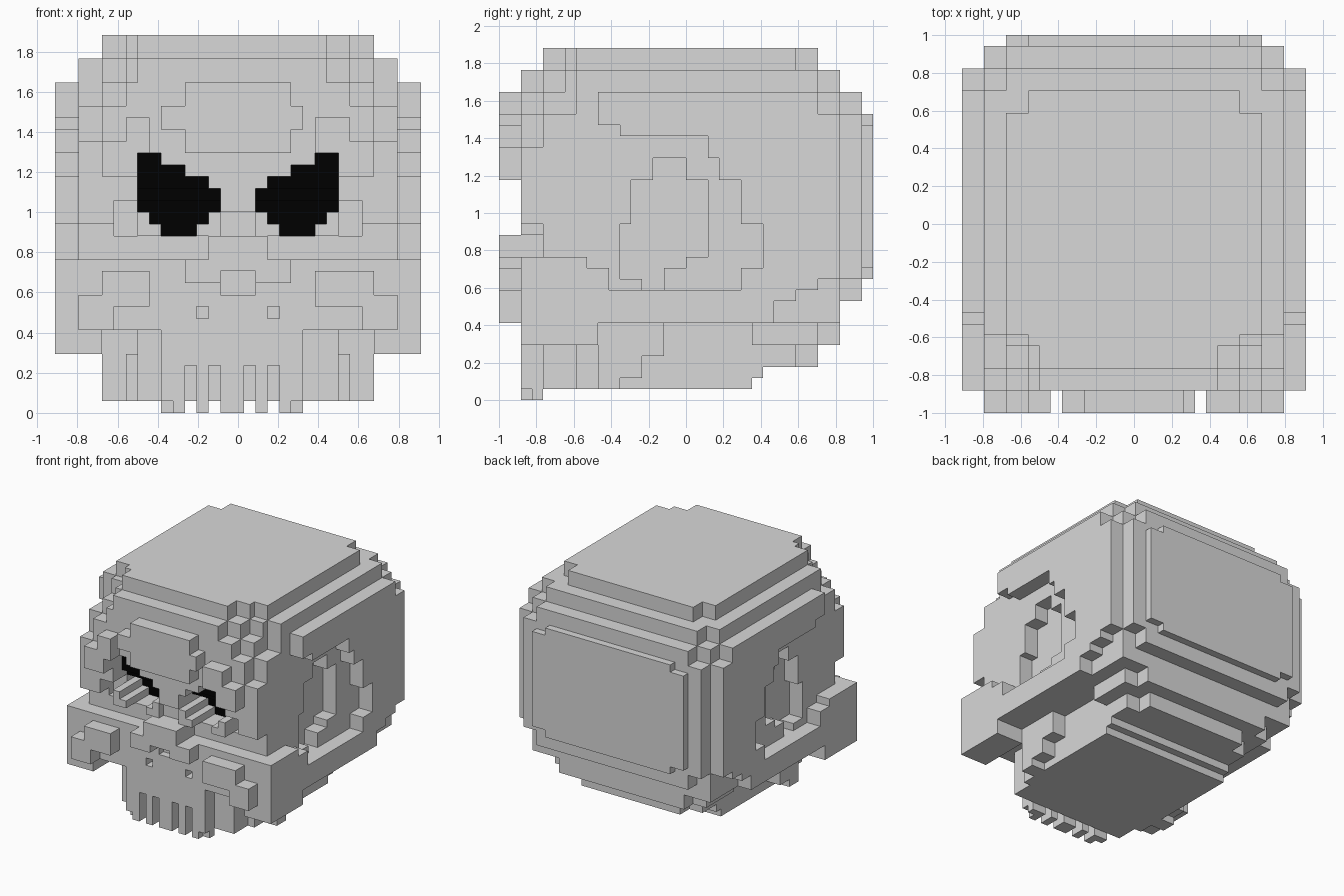
import bpy, bmesh
from mathutils import Vector

if "Cube" in bpy.data.objects:
    bpy.data.objects.remove(bpy.data.objects["Cube"], do_unlink=True)

V = 2 / 34                      # edge of one block
NX = 31                         # blocks across
cells = {}                      # block position -> part name


def box_cells(x0, x1, y0, y1, z0, z1):
    return [(x, y, z) for x in range(x0, x1) for y in range(y0, y1) for z in range(z0, z1)]


def fill(part, *boxes):
    for b in boxes:
        for c in box_cells(*b):
            cells.setdefault(c, part)


def carve(*boxes):
    for b in boxes:
        for c in box_cells(*b):
            cells.pop(c, None)


def both(*boxes):
    """The boxes together with their mirror images."""
    return list(boxes) + [(NX - b[1], NX - b[0]) + tuple(b[2:]) for b in boxes]


# Cranium: stepped layers from the crown down
fill("cranium",
     (4, 27, 7, 27, 30, 32), (6, 25, 6, 29, 30, 32), (7, 23, 4, 29, 30, 32),
     (2, 29, 7, 29, 28, 30), (4, 27, 6, 31, 28, 30), (6, 25, 4, 31, 28, 30), (7, 23, 2, 31, 28, 30),
     (0, 31, 9, 29, 26, 28), (2, 29, 7, 31, 26, 28), (4, 27, 4, 33, 26, 28), (6, 25, 2, 33, 26, 28),
     (0, 31, 9, 31, 11, 26), (2, 29, 4, 33, 11, 26), (4, 27, 2, 33, 20, 26),
     # back plate
     (4, 27, 33, 34, 12, 25), (6, 25, 33, 34, 11, 26),
     # lower rear steps
     (0, 31, 9, 25, 7, 11), (0, 31, 25, 27, 9, 11), (0, 31, 27, 29, 10, 11),
     (2, 29, 4, 31, 7, 13), (4, 27, 9, 33, 9, 11))

# Skull base
fill("skull_base",
     (6, 25, 9, 31, 5, 7), (4, 27, 23, 29, 5, 7),
     (6, 25, 9, 27, 3, 5), (8, 23, 9, 29, 3, 5))

# Temple hollows, outer step then inner step
temple_outer = [(9, 10, 12, 25), (10, 11, 10, 25), (11, 19, 10, 24),
                (19, 20, 10, 22), (20, 22, 10, 20), (22, 24, 12, 16)]
temple_inner = [(14, 17, 20, 22), (12, 19, 16, 20), (11, 19, 13, 16),
                (11, 17, 12, 13), (11, 15, 11, 12), (13, 15, 10, 11)]
for r in temple_outer:
    carve(*both((29, 31) + r))
for r in temple_inner:
    carve(*both((27, 29) + r))

# Cheekbones running back to the temples, with raised front pads
fill("cheekbones",
     *both((0, 9, 2, 8, 7, 13), (0, 9, 8, 10, 7, 12), (0, 4, 2, 9, 5, 7)),
     (4, 8, 0, 2, 9, 12), (2, 5, 0, 2, 7, 10),
     (22, 27, 0, 2, 9, 12), (26, 29, 0, 2, 7, 10))

# Face plate round the eyes, upper jaw and nose
fill("face_plate", (2, 29, 2, 4, 16, 23), (5, 26, 2, 4, 15, 16))
fill("upper_jaw", (5, 26, 2, 9, 7, 13))
fill("nose", (11, 20, 0, 2, 11, 13), (13, 18, 0, 4, 13, 15))
carve((14, 17, 0, 3, 10, 12), (12, 13, 2, 4, 8, 9), (18, 19, 2, 4, 8, 9),
      (14, 17, 2, 3, 15, 17))

# Brow ridges and forehead boss
fill("brow", (4, 7, 0, 2, 20, 23), (6, 8, 0, 2, 22, 25),
     (24, 27, 0, 2, 20, 23), (22, 25, 0, 2, 22, 25))
fill("forehead", (11, 20, 0, 2, 22, 28), (9, 21, 0, 2, 24, 26))

# Lower jaw with stepped rear branches
fill("lower_jaw",
     (9, 21, 2, 9, 1, 7), (7, 24, 4, 9, 1, 7), (6, 25, 7, 23, 1, 5), (6, 25, 9, 24, 2, 5),
     (4, 27, 9, 11, 1, 7), (4, 27, 9, 13, 2, 7), (4, 27, 9, 15, 4, 7))

# Teeth and the slots between them
fill("teeth", (9, 10, 3, 4, 0, 1), (20, 21, 3, 4, 0, 1),
     *[(a, b, 2, 4, 0, 1) for a, b in ((10, 11), (12, 13), (14, 16), (17, 18), (19, 20))])
carve(*[(a, a + 1, 2, 4, 0, 4) for a in (11, 13, 16, 18)])

# Eye sockets: outer corner notch, then slanted holes with dark backs (x0, x1, z0, z1, depth)
carve(*both((5, 7, 2, 5, 15, 18)))
eye_rows = [(7, 9, 21, 22, 4), (7, 11, 20, 21, 4), (7, 13, 19, 20, 4), (7, 14, 18, 19, 5),
            (7, 14, 17, 18, 7), (8, 13, 16, 17, 7), (9, 12, 15, 16, 7)]
for x0, x1, z0, z1, d in eye_rows:
    carve(*both((x0, x1, 0, d, z0, z1)))
    for b in both((x0, x1, d, 8, z0, z1)):
        for c in box_cells(*b):
            cells[c] = "eyes"


def material(name, rgb):
    m = bpy.data.materials.new(name)
    m.use_nodes = True
    m.diffuse_color = (*rgb, 1)
    m.node_tree.nodes["Principled BSDF"].inputs["Base Color"].default_value = (*rgb, 1)
    return m


bone = material("bone_grey", (0.69, 0.69, 0.69))
black = material("socket_black", (0.0, 0.0, 0.0))

DIRS = [(a, s) for a in range(3) for s in (0, 1)]


def build(part):
    """Make one object from the outer faces of a part's blocks."""
    bm = bmesh.new()
    verts = {}

    def vert(p):
        if p not in verts:
            verts[p] = bm.verts.new(Vector((p[0] - NX / 2, p[1] - 17, p[2])) * V)
        return verts[p]

    for c, name in cells.items():
        if name != part:
            continue
        for axis, side in DIRS:
            n = list(c)
            n[axis] += 1 if side else -1
            if tuple(n) in cells:
                continue
            u, w = (axis + 1) % 3, (axis + 2) % 3
            ring = []
            for du, dw in ((0, 0), (1, 0), (1, 1), (0, 1)):
                p = list(c)
                p[axis] += side
                p[u] += du
                p[w] += dw
                ring.append(vert(tuple(p)))
            bm.faces.new(ring if side else ring[::-1])
    # Merge the flat areas into clean polygons
    bmesh.ops.dissolve_limit(bm, angle_limit=0.01, verts=bm.verts[:], edges=bm.edges[:])
    mesh = bpy.data.meshes.new(part)
    bm.to_mesh(mesh)
    bm.free()
    mesh.materials.append(black if part == "eyes" else bone)
    bpy.context.scene.collection.objects.link(bpy.data.objects.new(part, mesh))


for part in sorted(set(cells.values())):
    build(part)
